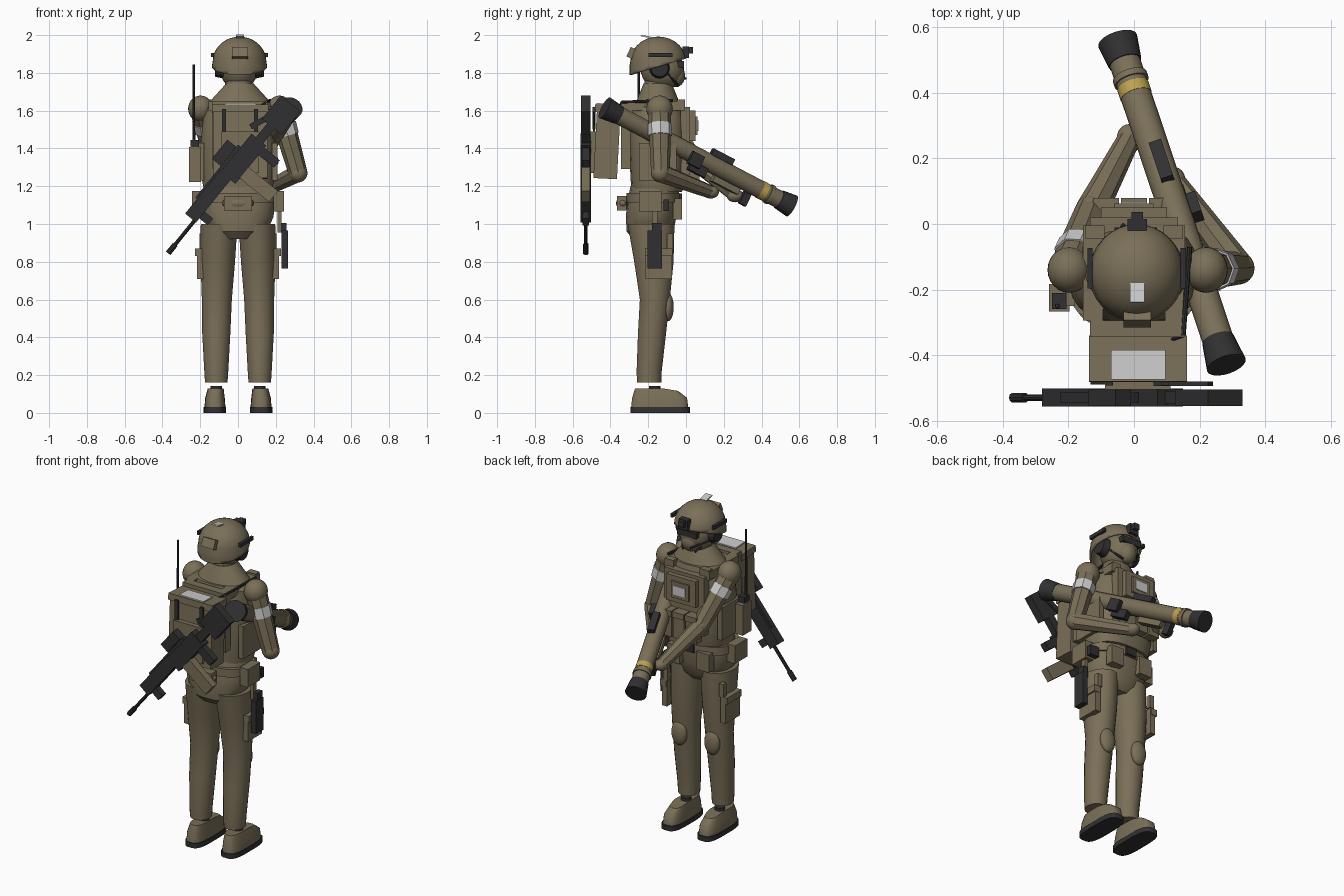
import bpy, bmesh, math
from mathutils import Vector, Matrix

if "Cube" in bpy.data.objects:
    bpy.data.objects.remove(bpy.data.objects["Cube"])


def material(name, rgb):
    m = bpy.data.materials.new(name)
    m.diffuse_color = (*rgb, 1)
    m.use_nodes = True
    m.node_tree.nodes["Principled BSDF"].inputs["Base Color"].default_value = m.diffuse_color
    return m


TAN = material("khaki", (0.195, 0.16, 0.098))
DARK = material("charcoal", (0.03, 0.03, 0.032))
PALE = material("pale_grey", (0.60, 0.60, 0.60))
YELLOW = material("yellow", (0.50, 0.36, 0.08))


def finish(name, bm, mat, smooth=True):
    bmesh.ops.recalc_face_normals(bm, faces=bm.faces)
    me = bpy.data.meshes.new(name)
    bm.to_mesh(me)
    bm.free()
    ob = bpy.data.objects.new(name, me)
    bpy.context.collection.objects.link(ob)
    me.materials.append(mat)
    if smooth:
        bpy.context.view_layer.objects.active = ob
        bpy.ops.object.select_all(action='DESELECT')
        ob.select_set(True)
        bpy.ops.object.shade_smooth_by_angle(angle=math.radians(35))
    return ob


def box(name, c, size, mat=TAN, rot=None):
    bm = bmesh.new()
    bmesh.ops.create_cube(bm, size=1)
    r = rot if rot else Matrix.Identity(4)
    bm.transform(Matrix.Translation(c) @ r @ Matrix.Diagonal((*size, 1)))
    return finish(name, bm, mat, False)


def ball(name, c, r, mat=TAN):
    bm = bmesh.new()
    bmesh.ops.create_uvsphere(bm, u_segments=24, v_segments=14, radius=1)
    bm.transform(Matrix.Translation(c) @ Matrix.Diagonal((*r, 1)))
    return finish(name, bm, mat)


def tube(name, a, b, r0, r1, mat=TAN, n=16):
    a, b = Vector(a), Vector(b)
    d = b - a
    bm = bmesh.new()
    bmesh.ops.create_cone(bm, cap_ends=True, segments=n, radius1=r0, radius2=r1, depth=d.length)
    bm.transform(Matrix.Translation((a + b) / 2) @ d.to_track_quat('Z', 'Y').to_matrix().to_4x4())
    return finish(name, bm, mat)


def loft(name, rings, mat=TAN, n=24, p=1.0):
    """Stack of rounded rings: (cx, cy, z, rx, ry); p < 1 makes them squarer."""
    bm = bmesh.new()
    rows = []
    for cx, cy, z, rx, ry in rings:
        row = []
        for i in range(n):
            t = 2 * math.pi * (i + 0.5) / n
            c, s = math.cos(t), math.sin(t)
            row.append(bm.verts.new((cx + rx * math.copysign(abs(c) ** p, c),
                                     cy + ry * math.copysign(abs(s) ** p, s), z)))
        rows.append(row)
    for lo, hi in zip(rows, rows[1:]):
        for i in range(n):
            j = (i + 1) % n
            bm.faces.new((lo[i], lo[j], hi[j], hi[i]))
    bm.faces.new(rows[0])
    bm.faces.new(rows[-1])
    return finish(name, bm, mat)


def rx(deg):
    return Matrix.Rotation(math.radians(deg), 4, 'X')


# legs, knee pads and boots
for s, side in ((-1, "left"), (1, "right")):
    loft(side + "_leg", [(s * .115, -.195, .16, .06, .065), (s * .115, -.195, .22, .064, .067),
                         (s * .115, -.18, .42, .075, .075), (s * .112, -.165, .60, .08, .08),
                         (s * .107, -.17, .80, .092, .105), (s * .1, -.185, 1.0, .098, .125)])
    ball(side + "_knee_pad", (s * .112, -.095, .56), (.05, .03, .075))
    loft(side + "_sole", [(s * .122, -.137, 0, .06, .158), (s * .122, -.137, .03, .06, .158)], DARK, p=.6)
    boot = loft(side + "_boot", [(s * .122, -.139, .03, .056, .152), (s * .122, -.14, .08, .052, .146),
                                 (s * .118, -.155, .13, .042, .115)], p=.65)
    for v in boot.data.vertices:  # toe slopes downward
        if v.co.z > .1 and v.co.y > -.12:
            v.co.z -= .18 * (v.co.y + .12)
    tube(side + "_boot_top", (s * .115, -.165, .12), (s * .115, -.165, .142), .03, .03, DARK)
    box(side + "_thigh_pouch", (s * .2, -.145, .79), (.035, .14, .16))
    box(side + "_thigh_flap", (s * .207, -.145, .85), (.04, .145, .04))

# hips, belt and waist pouches
loft("hips", [(0, -.19, .92, .10, .09), (0, -.19, .96, .155, .125), (0, -.185, 1.04, .19, .135),
              (0, -.175, 1.12, .195, .135), (0, -.165, 1.2, .18, .13)], p=.85)
loft("belt", [(0, -.175, 1.115, .205, .142), (0, -.175, 1.165, .205, .142)], p=.8)
box("belt_buckle", (0, -.03, 1.14), (.07, .02, .045), DARK)
ball("rear_belt_roll", (0, -.335, 1.11), (.085, .035, .035))
box("rear_belt_pouch", (0, -.34, 1.11), (.15, .05, .075))
for s in (-1, 1):
    box("side_belt_pouch", (s * .215, -.19, 1.12), (.055, .12, .11))
    box("front_belt_pouch", (s * .1, -.045, 1.08), (.085, .05, .11))
    box("thigh_front_pouch", (s * .19, -.085, .91), (.03, .03, .08))
box("belt_radio", (.21, -.105, 1.10), (.06, .03, .06), DARK)

# holster
box("holster", (.247, -.165, .865), (.034, .075, .2), DARK)
box("pistol_grip_top", (.243, -.155, .98), (.03, .05, .05), DARK)
box("holster_strap", (.22, -.165, 1.02), (.02, .03, .13), TAN)

# torso, trapezius and neck
loft("torso", [(0, -.155, 1.17, .18, .135), (0, -.15, 1.25, .195, .145), (0, -.15, 1.42, .2, .152),
               (0, -.15, 1.56, .185, .15), (0, -.15, 1.65, .15, .125)], p=.75)
loft("shoulder_yoke", [(.01, -.15, 1.62, .18, .125), (.01, -.15, 1.66, .15, .11),
                       (.01, -.15, 1.745, .072, .075)])
tube("neck", (.005, -.15, 1.70), (.005, -.145, 1.80), .075, .07)

# vest: plates, shoulder straps, chest pouches
box("back_plate", (.01, -.32, 1.47), (.29, .05, .36))
box("front_plate", (0, -.005, 1.44), (.27, .05, .36))
box("chest_panel", (0, .03, 1.52), (.2, .04, .16))
box("chest_frame", (0, .052, 1.52), (.12, .02, .10))
box("chest_patch", (0, .064, 1.52), (.08, .006, .055), PALE)
for i in (-1, 0, 1):
    box("magazine_pouch", (i * .085, .045, 1.31), (.075, .055, .16))
    box("pouch_flap", (i * .085, .05, 1.375), (.079, .06, .035))
for s in (-1, 1):
    box("vest_strap", (s * .125, -.15, 1.625), (.06, .29, .05))
    box("side_plate", (s * .195, -.15, 1.33), (.03, .2, .2))
    box("strap_pad", (s * .12, -.025, 1.63), (.06, .04, .06))

# backpack
box("backpack", (.012, -.418, 1.43), (.29, .125, .38), TAN, rx(-3))
box("backpack_lid", (.012, -.412, 1.61), (.3, .14, .04), TAN, rx(-3))
box("backpack_panel", (.013, -.43, 1.634), (.165, .09, .008), PALE, rx(-3))
box("backpack_pocket", (.012, -.49, 1.38), (.2, .03, .22))
for x in (-.075, .095):
    box("backpack_strap", (x, -.487, 1.47), (.022, .012, .28), DARK)

# radio with antenna, and a cable over the shoulder
box("radio_pouch", (-.228, -.225, 1.315), (.062, .085, .185))
box("radio", (-.228, -.235, 1.42), (.045, .05, .05), DARK)
tube("antenna", (-.234, -.25, 1.42), (-.234, -.25, 1.845), .008, .006, DARK, 8)
tube("cable", (.17, -.07, 1.655), (.15, -.34, 1.645), .008, .008, DARK, 8)
tube("cable_end", (.15, -.34, 1.645), (-.02, -.40, 1.53), .006, .006, DARK, 8)

# head and helmet
ball("head", (.005, -.125, 1.82), (.1, .115, .11))
ball("face_wrap", (.005, -.055, 1.785), (.055, .05, .06))
box("goggles", (.005, -.028, 1.845), (.13, .035, .035), DARK)
bm = bmesh.new()
bmesh.ops.create_uvsphere(bm, u_segments=32, v_segments=18, radius=1)
for v in bm.verts:
    if v.co.z < -.001:
        k = 1.03 / max(.05, v.co.xy.length)
        v.co.x, v.co.y = v.co.x * k, v.co.y * k
bm.transform(Matrix.Translation((.008, -.147, 1.86)) @ Matrix.Diagonal((.142, .148, .132, 1)))
bmesh.ops.bisect_plane(bm, geom=bm.verts[:] + bm.edges[:] + bm.faces[:], plane_co=(0, -.147, 1.833),
                       plane_no=(0, .29, -1), clear_outer=True)
helmet = finish("helmet", bm, TAN)
mod = helmet.modifiers.new("shell", 'SOLIDIFY')
mod.thickness = .012
box("night_vision_mount", (.01, -.002, 1.91), (.06, .035, .06), DARK)
box("night_vision_arm", (.01, .022, 1.92), (.035, .03, .035), DARK)
box("helmet_counterweight", (.01, -.288, 1.905), (.085, .035, .055), TAN, rx(-25))
box("helmet_patch", (.01, -.21, 1.992), (.043, .06, .008), PALE, rx(-12))
for s in (-1, 1):
    x = .008 + s * .142
    box("helmet_rail", (x, -.135, 1.895), (.016, .125, .022), DARK)
    tube("ear_cup", (.008 + s * .085, -.14, 1.825), (.008 + s * .13, -.14, 1.825), .055, .045, DARK)
    tube("chin_strap", (.008 + s * .09, -.1, 1.8), (.008 + s * .04, -.04, 1.73), .007, .007, DARK, 8)
tube("microphone", (-.1, -.11, 1.80), (-.03, .0, 1.77), .006, .006, DARK, 8)


# arms with pale bands
def arm(side, sh, el, ha, radii):
    sh, el, ha = Vector(sh), Vector(el), Vector(ha)
    ra, rb, rc = radii
    ball(side + "_shoulder", sh, (.066, .07, .07))
    tube(side + "_upper_arm", sh, el, ra, rb, n=8)
    tube(side + "_armband", sh.lerp(el, .24), sh.lerp(el, .42), ra + .003, ra + .001, PALE, 8)
    ball(side + "_elbow", el, (rb, rb, rb))
    tube(side + "_forearm", el, ha, rb, rc, n=8)
    ball(side + "_hand", ha, (.038, .045, .035))


arm("right", (.22, -.14, 1.61), (.318, -.135, 1.27), (.12, .13, 1.17), (.062, .05, .036))
arm("left", (-.198, -.14, 1.61), (-.13, .04, 1.34), (-.015, .26, 1.15), (.062, .05, .035))

# launcher tube, placed by distance along its axis
A, B = Vector((.282, -.43, 1.615)), Vector((-.05, .56, 1.095))
AXIS = (B - A).normalized()
Q = AXIS.to_track_quat('Y', 'Z').to_matrix().to_4x4()
L = (B - A).length


def section(name, a, b, r0, r1, mat):
    tube(name, A + AXIS * a, A + AXIS * b, r0, r1, mat, 20)


def fitting(name, a, off, size, mat):
    c = A + AXIS * a + (Q.to_3x3() @ Vector((off[0], 0, off[1])))
    box(name, c, size, mat, Q)


section("launcher_tube", .05, L - .05, .048, .048, TAN)
section("launcher_rear_cap", 0, .09, .062, .05, DARK)
section("launcher_front_cap", L - .08, L, .052, .062, DARK)
section("launcher_band", L - .2, L - .165, .0495, .0495, YELLOW)
section("launcher_collar", L - .15, L - .13, .054, .054, TAN)
fitting("launcher_sight", .70, (.01, .058), (.04, .13, .035), DARK)
fitting("launcher_trigger", .60, (.03, -.065), (.04, .1, .05), DARK)
fitting("launcher_rear_grip", .56, (.06, -.03), (.035, .07, .07), DARK)
fitting("launcher_front_grip", .92, (-.02, -.075), (.035, .04, .08), DARK)
fitting("launcher_handguard", .79, (-.02, -.06), (.05, .16, .04), TAN)

# slung rifle: u runs from muzzle to butt, v upward from the barrel
R = Matrix.Rotation(math.radians(-51), 4, 'Y')
MUZZLE = Vector((-.37, -.53, .845))
for name, u, v, su, sv, w, mat in (
        ("rifle_handguard", .37, .025, .30, .075, .055, DARK),
        ("rifle_receiver", .64, .005, .26, .10, .055, DARK),
        ("rifle_top_rail", .5, .065, .36, .018, .03, DARK),
        ("rifle_scope", .60, .105, .13, .06, .05, DARK),
        ("rifle_magazine", .585, -.14, .075, .21, .045, TAN),
        ("rifle_pistol_grip", .73, -.09, .05, .12, .04, DARK),
        ("rifle_stock_tube", .83, .0, .16, .05, .04, DARK),
        ("rifle_stock", .945, -.005, .16, .135, .05, DARK),
        ("rifle_foregrip", .27, -.035, .045, .07, .035, DARK)):
    box(name, MUZZLE + R.to_3x3() @ Vector((u, 0, v)), (su, w, sv), mat, R)
for name, a, b, r in (("rifle_barrel", .03, .3, .010), ("rifle_muzzle", 0, .06, .015)):
    tube(name, MUZZLE + R.to_3x3() @ Vector((a, 0, 0)), MUZZLE + R.to_3x3() @ Vector((b, 0, 0)), r, r, DARK, 10)
box("rifle_sling", (.15, -.487, 1.56), (.19, .014, .03), DARK, Matrix.Rotation(-.5, 4, 'Y'))
